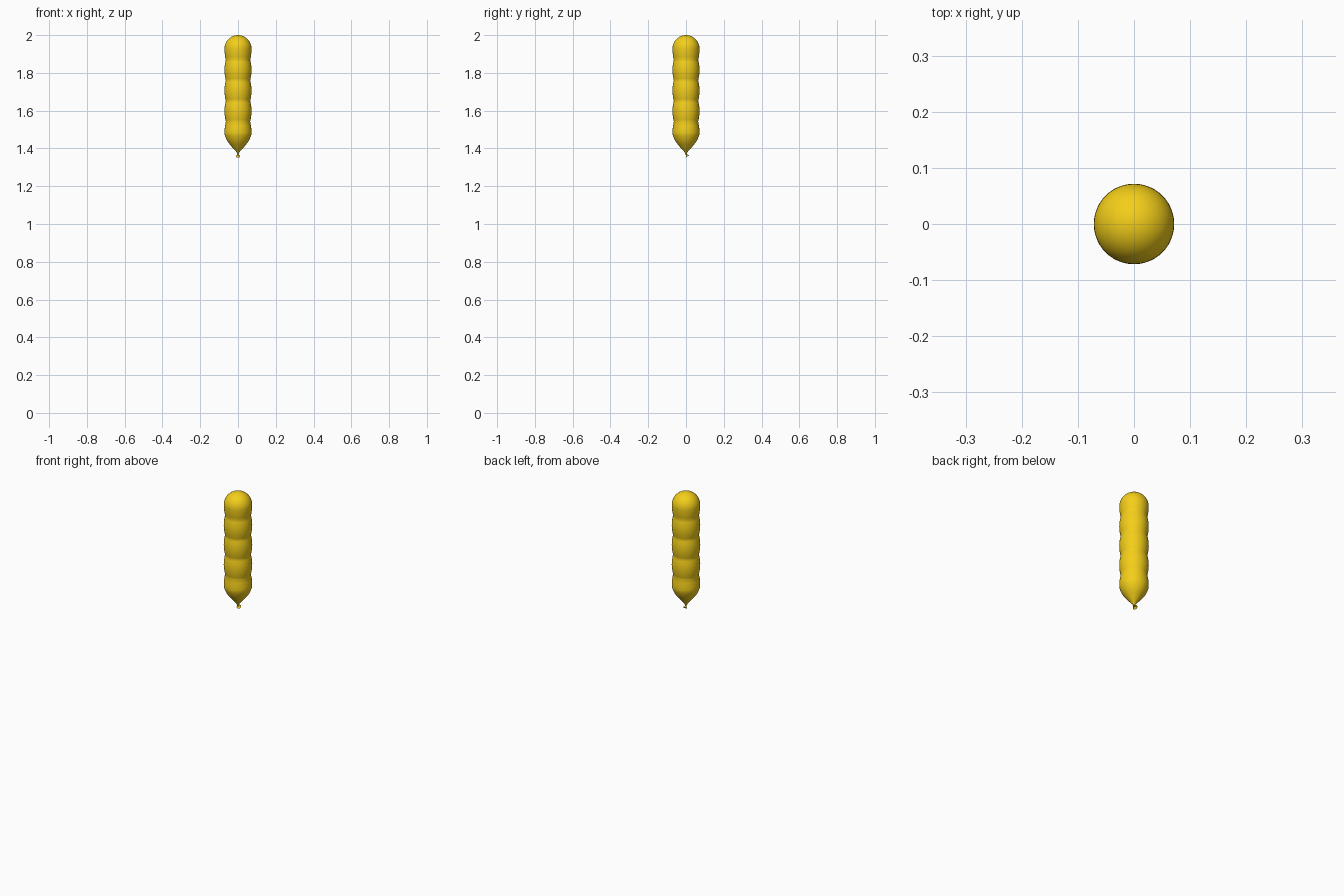
import bpy, bmesh, math
from mathutils import Vector, Matrix

if "Cube" in bpy.data.objects:
    bpy.data.objects.remove(bpy.data.objects["Cube"])


def material(name, color):
    m = bpy.data.materials.new(name)
    m.diffuse_color = color
    m.use_nodes = True
    m.node_tree.nodes["Principled BSDF"].inputs["Base Color"].default_value = m.diffuse_color
    return m


def spline(pts, steps):
    """Smooth curve through the profile points."""
    p = [Vector(q) for q in pts]
    p = [2 * p[0] - p[1]] + p + [2 * p[-1] - p[-2]]
    out = []
    for a, b, c, d in zip(p, p[1:], p[2:], p[3:]):
        for i in range(steps):
            t = i / steps
            out.append(0.5 * (2 * b + (c - a) * t + (2 * a - 5 * b + 4 * c - d) * t * t
                              + (3 * b - a - 3 * c + d) * t ** 3))
    return out + [p[-2]]


def lathe(name, profile, sides, mat=None, matrix=None):
    """Revolve (radius, z) points about z; zero radii become poles."""
    bm = bmesh.new()
    rings = [[bm.verts.new((r * math.cos(2 * math.pi * i / sides),
                            r * math.sin(2 * math.pi * i / sides), z))
              for i in range(sides)] for r, z in profile]
    for a, b in zip(rings, rings[1:]):
        for i in range(sides):
            j = (i + 1) % sides
            bm.faces.new((a[i], a[j], b[j], b[i]))
    bmesh.ops.remove_doubles(bm, verts=bm.verts, dist=1e-6)
    bmesh.ops.recalc_face_normals(bm, faces=bm.faces)
    if matrix:
        bm.transform(matrix)
    me = bpy.data.meshes.new(name)
    bm.to_mesh(me)
    bm.free()
    me.shade_smooth()
    ob = bpy.data.objects.new(name, me)
    bpy.context.collection.objects.link(ob)
    if mat:
        me.materials.append(mat)
    return ob


yellow = material("yellow_rubber", (0.9, 0.62, 0.01, 1))

# balloon body: tapered neck, five soft lobes, round cap
profile = spline([(0.0045, 1.374), (0.010, 1.383), (0.030, 1.405), (0.055, 1.437), (0.069, 1.468),
                  (0.0715, 1.49), (0.069, 1.52)], 4)
waists = [1.543, 1.652, 1.761, 1.869]
for lo, hi in zip(waists, waists[1:]):
    for k in range(12):
        t = k / 12
        profile.append((0.0645 + 0.0072 * abs(math.sin(math.pi * t)) ** 0.9, lo + (hi - lo) * t))
profile.append((0.0645, waists[-1]))
profile.append((0.068, 1.885))
profile.append((0.0705, 1.905))
for k in range(13):
    a = math.pi / 2 * k / 12
    profile.append((0.0715 * math.cos(a) if k < 12 else 0, 1.9285 + 0.0715 * math.sin(a)))
lathe("balloon_body", profile, 48, yellow)

# knot: small rolled ring under the neck
knot = [(0.003 + 0.0035 * math.cos(a), 1.3725 + 0.004 * math.sin(a))
        for a in [2 * math.pi * k / 10 for k in range(11)]]
lathe("knot", knot, 20, yellow)

# lip: flared skirt of rubber tilted towards the back
lip = spline([(0.003, 0.0), (0.0035, -0.005), (0.006, -0.010), (0.011, -0.013),
              (0.012, -0.0145), (0.0105, -0.0150), (0.005, -0.0115), (0.001, -0.008)], 3)
tilt = Matrix.Translation((0, 0, 1.371)) @ Matrix.Rotation(math.radians(35), 4, 'X')
lathe("knot_lip", lip, 24, yellow, tilt)

# string: thin straight cord down to the ground
lathe("string", [(0, 0), (0.0012, 0), (0.0012, 1.374), (0, 1.374)], 8)
